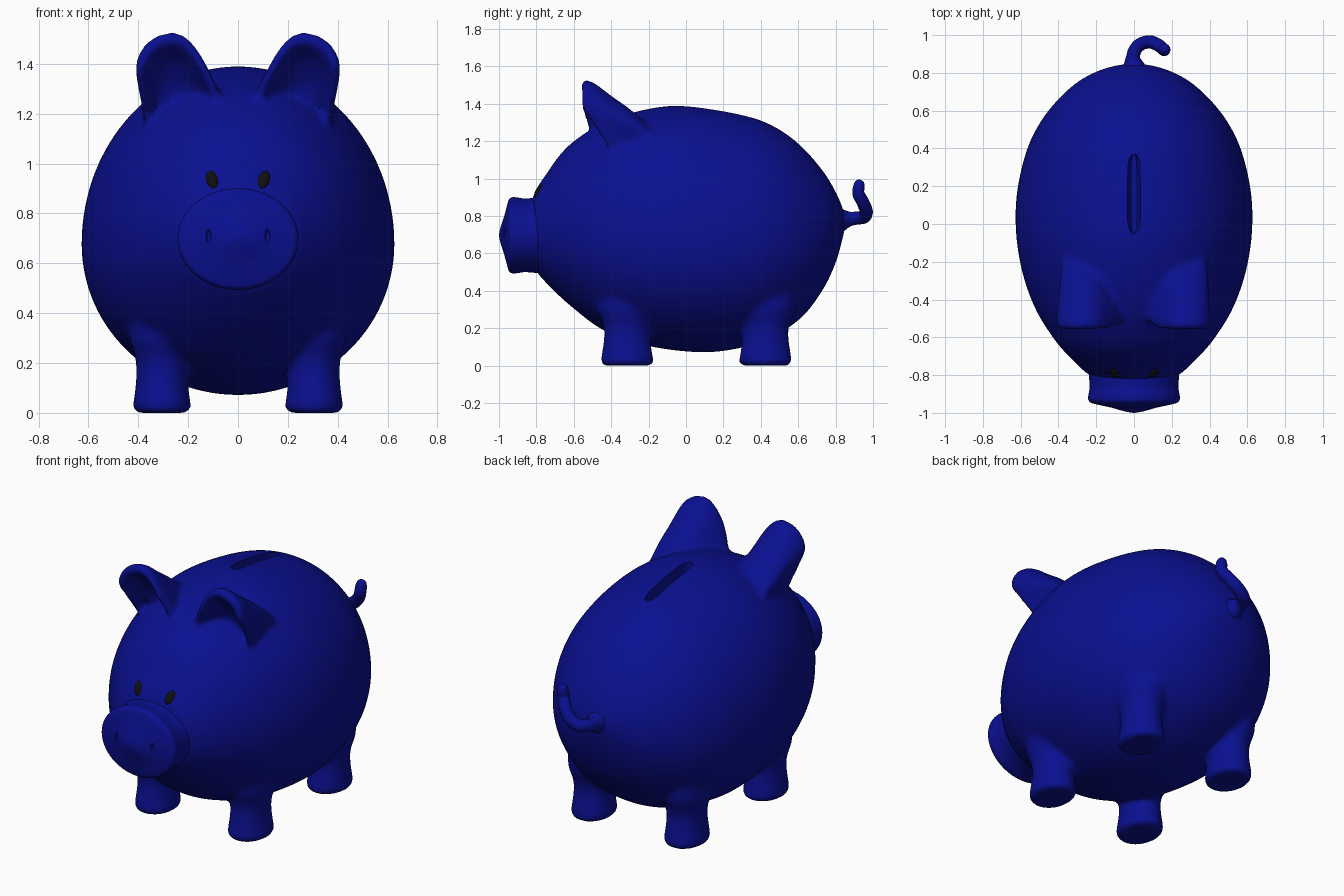
import bpy, bmesh, math
from mathutils import Vector

if "Cube" in bpy.data.objects:
    bpy.data.objects.remove(bpy.data.objects["Cube"])


def material(name, rgb):
    m = bpy.data.materials.new(name)
    m.diffuse_color = (*rgb, 1)
    m.use_nodes = True
    m.node_tree.nodes["Principled BSDF"].inputs["Base Color"].default_value = m.diffuse_color
    return m


BLUE = material("blue glaze", (0.003, 0.005, 0.28))
BLACK = material("black", (0.005, 0.005, 0.005))


def spline(keys, n=6):
    """Smooth curve through tuples of any length."""
    k = [Vector(p) for p in keys]
    out = []
    for i in range(len(k) - 1):
        a, b, c, d = k[max(i - 1, 0)], k[i], k[i + 1], k[min(i + 2, len(k) - 1)]
        for j in range(n):
            t = j / n
            out.append(b + (c - a) * (t / 2) + (a * 2 - b * 5 + c * 4 - d) * (t * t / 2)
                       + (b * 3 - a - c * 3 + d) * (t ** 3 / 2))
    return out + [k[-1]]


def loft(bm, rings):
    """Closed skin over equal-length rings, capped at both ends."""
    vs = [[bm.verts.new(p) for p in r] for r in rings]
    n = len(vs[0])
    faces = [bm.faces.new((a[i], a[(i + 1) % n], b[(i + 1) % n], b[i]))
             for a, b in zip(vs, vs[1:]) for i in range(n)]
    faces += [bm.faces.new(vs[0]), bm.faces.new(vs[-1])]
    bmesh.ops.recalc_face_normals(bm, faces=faces)


def circle(n=64):
    return [(math.cos(2 * math.pi * i / n), math.sin(2 * math.pi * i / n)) for i in range(n)]


def finish(bm, name, mat=BLUE):
    me = bpy.data.meshes.new(name)
    bm.to_mesh(me)
    bm.free()
    me.materials.append(mat)
    ob = bpy.data.objects.new(name, me)
    bpy.context.collection.objects.link(ob)
    return ob


def ellipsoid(name, loc, radii, rot=(0, 0, 0), mat=BLUE):
    bm = bmesh.new()
    bmesh.ops.create_uvsphere(bm, u_segments=24, v_segments=16, radius=1)
    ob = finish(bm, name, mat)
    ob.location, ob.scale, ob.rotation_euler = loc, radii, rot
    return ob


def cut(ob, cutter):
    cutter.hide_render = True
    cutter.hide_set(True)
    m = ob.modifiers.new("cut", 'BOOLEAN')
    m.operation, m.object, m.solver = 'DIFFERENCE', cutter, 'EXACT'


# Body: (y, half width, bottom, top), widest a little below mid height
bm = bmesh.new()
BODY = [(-.84, .12, .6, .84), (-.80, .235, .505, .945), (-.75, .295, .445, 1.02),
        (-.68, .365, .375, 1.12), (-.6, .43, .305, 1.2), (-.46, .517, .2, 1.29),
        (-.28, .585, .125, 1.355), (-.07, .623, .083, 1.39), (.15, .622, .073, 1.37),
        (.37, .575, .115, 1.322), (.52, .508, .185, 1.25), (.64, .42, .28, 1.15),
        (.74, .315, .42, 1.03), (.8, .215, .55, .93), (.835, .115, .67, .85),
        (.852, .01, .75, .78)]


def body_ring(y, w, b, t):
    mid = b + .46 * (t - b)
    return [(w * c, y, mid + s * (t - mid if s > 0 else mid - b)) for c, s in circle()]


loft(bm, [body_ring(*k) for k in spline(BODY)])

# Legs: (z, x radius, y radius), flaring at foot and root
LEG = [(0, .1, .125), (.012, .115, .141), (.03, .117, .142), (.1, .107, .13),
       (.18, .103, .123), (.24, .112, .135), (.3, .13, .16), (.4, .13, .16)]
for x in (-.305, .305):
    for y in (-.315, .425):
        loft(bm, [[(x + rx * c, y + ry * s, z) for c, s in circle(40)]
                  for z, rx, ry in spline(LEG, 4)])

# Ears: arch outline swept from the back, over the rim and into the hollow
ARCH = spline([(.05, 1.12), (.07, 1.27), (.115, 1.375), (.18, 1.48), (.255, 1.527),
               (.355, 1.495), (.41, 1.4), (.39, 1.25), (.36, 1.1)])
EAR = [(-.18, .85, .3), (-.29, .9, .57), (-.4, .94, .78), (-.49, .98, .96), (-.535, 1, 1),
       (-.56, .94, .96), (-.55, .82, .87), (-.48, .7, .72), (-.42, .55, .5), (-.39, .35, .3)]


def ear_point(side, x, z, y, sx, sz):
    lean = (.3 if x < .2 else .6) * max(0, 1.4 - z)
    return (side * (.235 + (x - .235) * sx), y + lean, 1.15 + (z - 1.15) * sz)


for side in (-1, 1):
    loft(bm, [[ear_point(side, x, z, *k) for x, z in ARCH] for k in spline(EAR, 4)])

# Fuse body, legs and ears with soft fillets
body = finish(bm, "body")
r = body.modifiers.new("fuse", 'REMESH')
r.mode, r.voxel_size = 'VOXEL', .0135
s = body.modifiers.new("soften", 'SMOOTH')
s.factor, s.iterations = .5, 18

# Coin slot, narrowing downwards
bm = bmesh.new()
loft(bm, [[(w * c, .16 + .21 * math.copysign(abs(q) ** .3, q) if abs(q) > 1e-6 else .16, z)
           for c, q in circle(32)] for z, w in ((1.25, .015), (1.3, .032), (1.5, .038))])
slot = finish(bm, "slot_cutter")
cut(body, slot)

# Snout: (y, scale)
bm = bmesh.new()
SNOUT = [(-.72, 1), (-.8, .985), (-.86, .965), (-.9, .99), (-.925, 1), (-.942, .965),
         (-.952, .87), (-.972, .5), (-.991, .22), (-1, .02)]
loft(bm, [[(.243 * k * c, y, .697 + .204 * k * q) for c, q in circle()]
          for y, k in spline(SNOUT, 4)])
snout = finish(bm, "snout")

# Nostrils and eyes
cutters = [slot]
for side in (-1, 1):
    n = ellipsoid("nostril_cutter", (side * .118, -.975, .71), (.01, .025, .028))
    cut(snout, n)
    cutters.append(n)
    ellipsoid("eye", (side * .103, -.782, .933), (.025, .022, .043), (-.58, side * .3, 0), BLACK)

# Curly tail: x, y, z, radius
TAIL = [(0, .8, .775, 2.6), (-.002, .84, .78, 1.7), (-.005, .88, .785, 1.1),
        (.005, .92, .79, 1), (.035, .952, .795, 1), (.085, .964, .825, 1),
        (.132, .945, .875, .97), (.157, .922, .92, .93), (.161, .925, .96, .88),
        (.161, .931, .985, .62), (.161, .934, .994, .15)]
cu = bpy.data.curves.new("tail", 'CURVE')
cu.dimensions, cu.bevel_depth, cu.bevel_resolution, cu.use_fill_caps = '3D', .035, 6, True
sp = cu.splines.new('POLY')
pts = spline(TAIL)
sp.points.add(len(pts) - 1)
for p, (x, y, z, rad) in zip(sp.points, pts):
    p.co, p.radius = (x, y, z, 1), rad
cu.materials.append(BLUE)
bpy.context.collection.objects.link(bpy.data.objects.new("tail", cu))

# Apply modifiers and shade smooth
bpy.ops.object.select_all(action='DESELECT')
for ob in bpy.context.collection.objects:
    if ob not in cutters:
        ob.select_set(True)
        bpy.context.view_layer.objects.active = ob
bpy.ops.object.convert(target='MESH')
bpy.ops.object.shade_smooth_by_angle(angle=math.radians(45))
for c in cutters:
    bpy.data.objects.remove(c)
